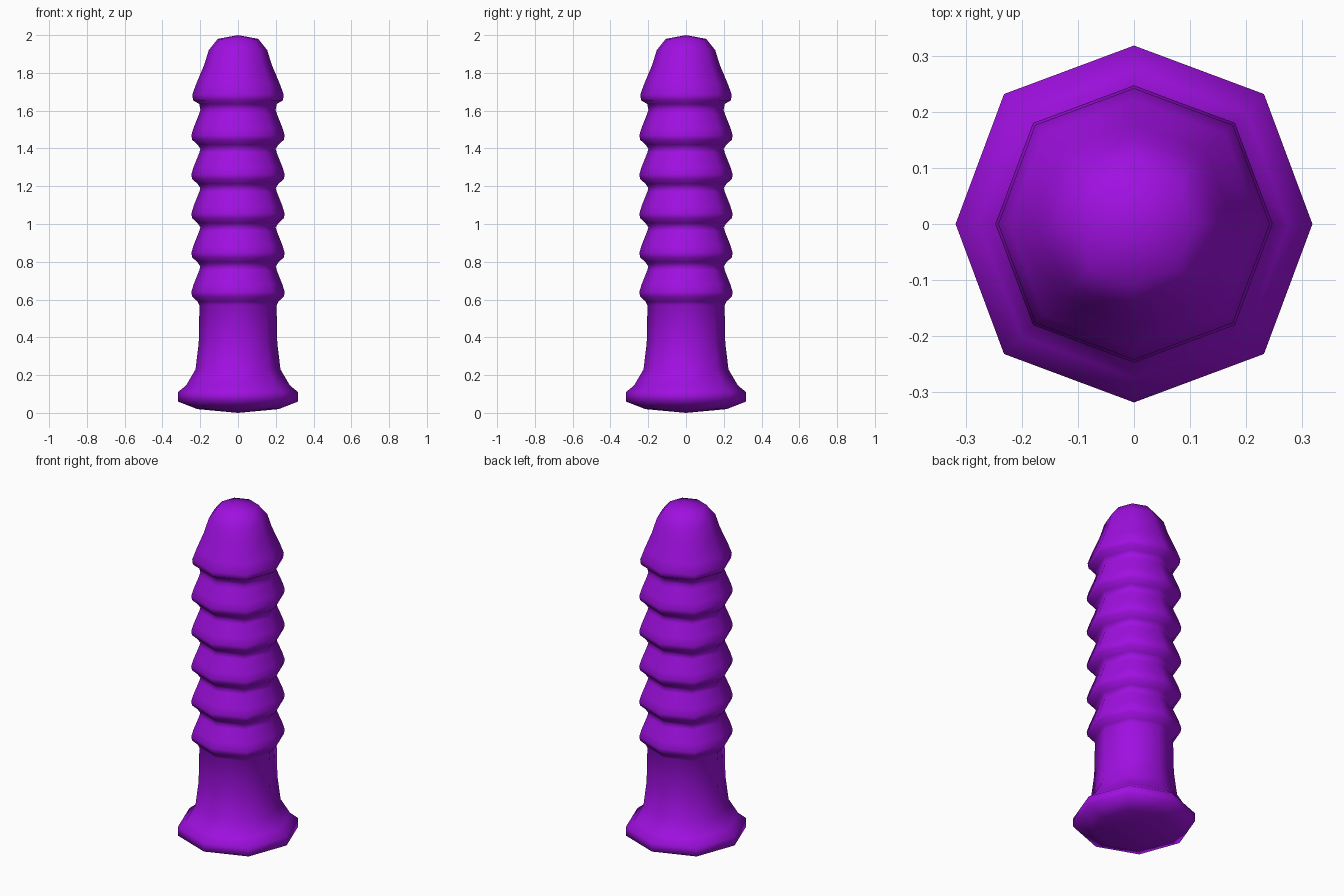
import bpy, bmesh, math

if "Cube" in bpy.data.objects:
    bpy.data.objects.remove(bpy.data.objects["Cube"])

SIDES = 8
DIAGONAL = 1.03  # diagonal corners sit slightly further out

# flared foot and plain shaft: (radius, height)
profile = [(0.215, 0.02), (0.318, 0.06), (0.318, 0.11), (0.275, 0.145),
           (0.225, 0.23), (0.208, 0.37), (0.204, 0.57)]

# five repeated ribs, each tapering upward to a narrow neck
for i in range(5):
    z = 0.59 + 0.2075 * i
    profile += [(0.214, z), (0.243, z + 0.026), (0.247, z + 0.05),
                (0.235, z + 0.09), (0.205, z + 0.165), (0.199, z + 0.185)]

# rounded tip with a last rib
profile += [(0.205, 1.635), (0.238, 1.655), (0.242, 1.685), (0.222, 1.74),
            (0.178, 1.845), (0.155, 1.92), (0.107, 1.98)]

bm = bmesh.new()
rings = []
for r, z in profile:
    ring = []
    for k in range(SIDES):
        a = 2 * math.pi * k / SIDES
        rr = r * (DIAGONAL if k % 2 else 1)
        ring.append(bm.verts.new((rr * math.cos(a), rr * math.sin(a), z)))
    rings.append(ring)

# skin between rings
for lo, hi in zip(rings, rings[1:]):
    for k in range(SIDES):
        n = (k + 1) % SIDES
        bm.faces.new((lo[k], lo[n], hi[n], hi[k]))

# slightly domed end caps
bottom = bm.verts.new((0, 0, 0.0))
top = bm.verts.new((0, 0, 2.0))
for k in range(SIDES):
    n = (k + 1) % SIDES
    bm.faces.new((bottom, rings[0][n], rings[0][k]))
    bm.faces.new((top, rings[-1][k], rings[-1][n]))
for f in bm.faces:
    f.smooth = True

mesh = bpy.data.meshes.new("ribbed_body")
bm.to_mesh(mesh)
bm.free()
obj = bpy.data.objects.new("ribbed_body", mesh)
bpy.context.collection.objects.link(obj)

# purple material
mat = bpy.data.materials.new("purple")
mat.diffuse_color = (0.35, 0.005, 0.75, 1)
mat.use_nodes = True
mat.node_tree.nodes["Principled BSDF"].inputs["Base Color"].default_value = mat.diffuse_color
mesh.materials.append(mat)
